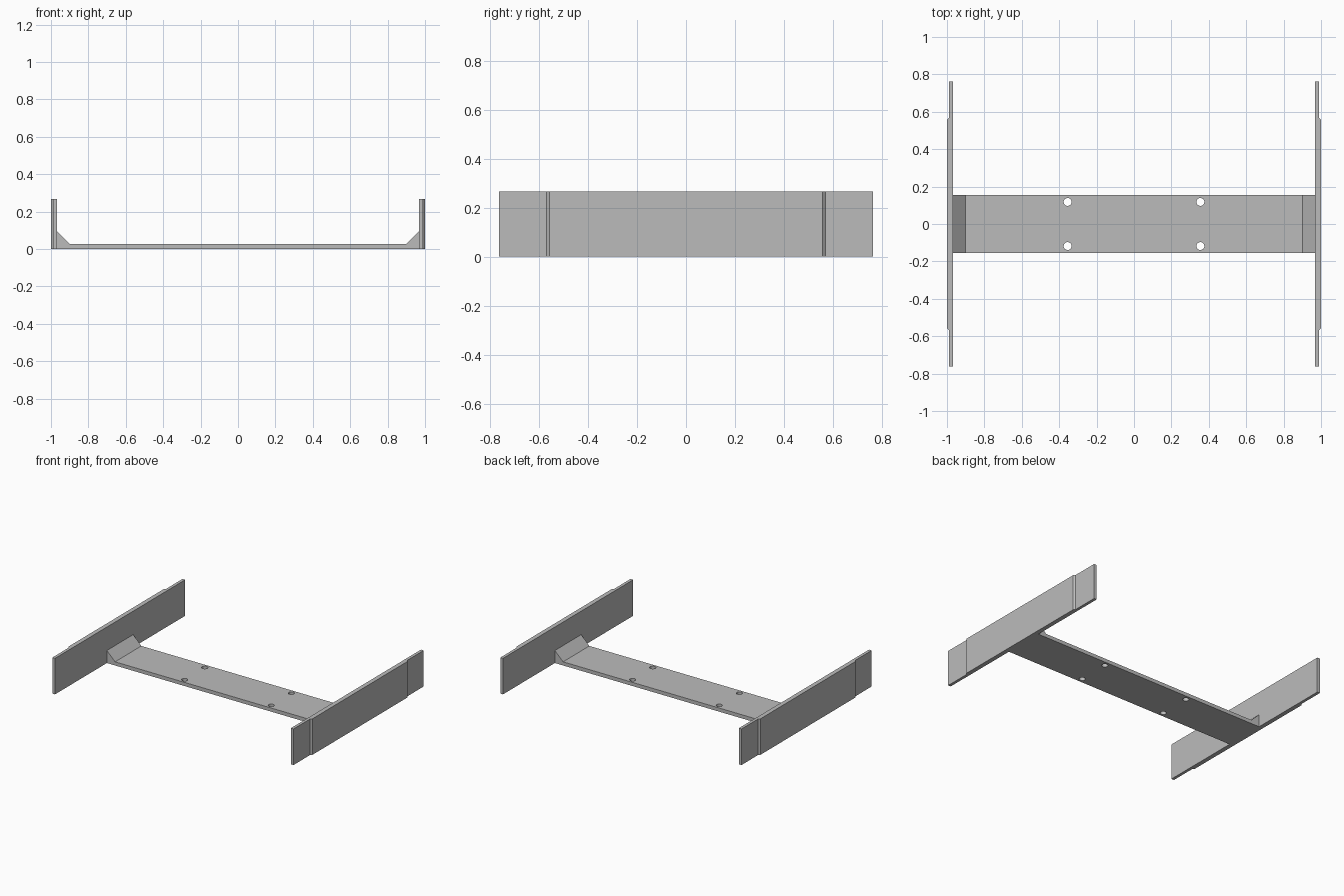
import bpy
import bmesh
from mathutils import Vector

cube = bpy.data.objects.get("Cube")
if cube:
    bpy.data.objects.remove(cube, do_unlink=True)

# Single plain grey material
grey = bpy.data.materials.new("plain_grey")
grey.use_nodes = True
colour = (0.5, 0.5, 0.5, 1.0)
grey.diffuse_color = colour
grey.node_tree.nodes["Principled BSDF"].inputs["Base Color"].default_value = colour

HEIGHT = 0.267       # side plate height
BASE_T = 0.027       # base plate thickness
BASE_W = 0.154       # half width of base
INNER, OUTER, PAD = 0.967, 0.989, 1.0
HALF_LEN = 0.762
PAD_FLAT, PAD_END = 0.557, 0.569


def prism(name, points, direction):
    """Extrude a closed planar outline along a direction."""
    bm = bmesh.new()
    face = bm.faces.new([bm.verts.new(p) for p in points])
    out = bmesh.ops.extrude_face_region(bm, geom=[face])
    moved = [v for v in out["geom"] if isinstance(v, bmesh.types.BMVert)]
    bmesh.ops.translate(bm, verts=moved, vec=Vector(direction))
    bmesh.ops.recalc_face_normals(bm, faces=bm.faces)
    mesh = bpy.data.meshes.new(name)
    bm.to_mesh(mesh)
    bm.free()
    mesh.materials.append(grey)
    obj = bpy.data.objects.new(name, mesh)
    bpy.context.collection.objects.link(obj)
    return obj


# Base plate with a sloped fillet at each end
half = [(INNER, 0), (INNER, 0.093), (0.9, BASE_T)]
outline = half + [(-x, z) for x, z in reversed(half)]
base = prism("base_plate", [(x, -BASE_W, z) for x, z in outline], (0, 2 * BASE_W, 0))

# Four screw holes through the base
for sx in (-1, 1):
    for sy in (-1, 1):
        bpy.ops.mesh.primitive_cylinder_add(
            vertices=32, radius=0.021, depth=0.2, location=(sx * 0.355, sy * 0.118, 0))
        cutter = bpy.context.object
        cutter.name = "hole_cutter"
        cutter.hide_render = True
        cut = base.modifiers.new("screw_hole", 'BOOLEAN')
        cut.operation = 'DIFFERENCE'
        cut.solver = 'EXACT'
        cut.object = cutter
        bpy.context.view_layer.objects.active = base
        bpy.ops.object.modifier_apply(modifier=cut.name)
        bpy.data.objects.remove(cutter, do_unlink=True)

# Side plates, each with a raised outer pad with chamfered ends
front_half = [(INNER, -HALF_LEN), (OUTER, -HALF_LEN), (OUTER, -PAD_END), (PAD, -PAD_FLAT)]
plan = front_half + [(x, -y) for x, y in reversed(front_half)]
for name, side in (("left_side_plate", 1), ("right_side_plate", -1)):
    prism(name, [(side * x, y, 0) for x, y in plan], (0, 0, HEIGHT))

# Smooth hole walls, sharp edges elsewhere
bpy.ops.object.select_all(action='DESELECT')
base.select_set(True)
bpy.context.view_layer.objects.active = base
bpy.ops.object.shade_smooth_by_angle()
